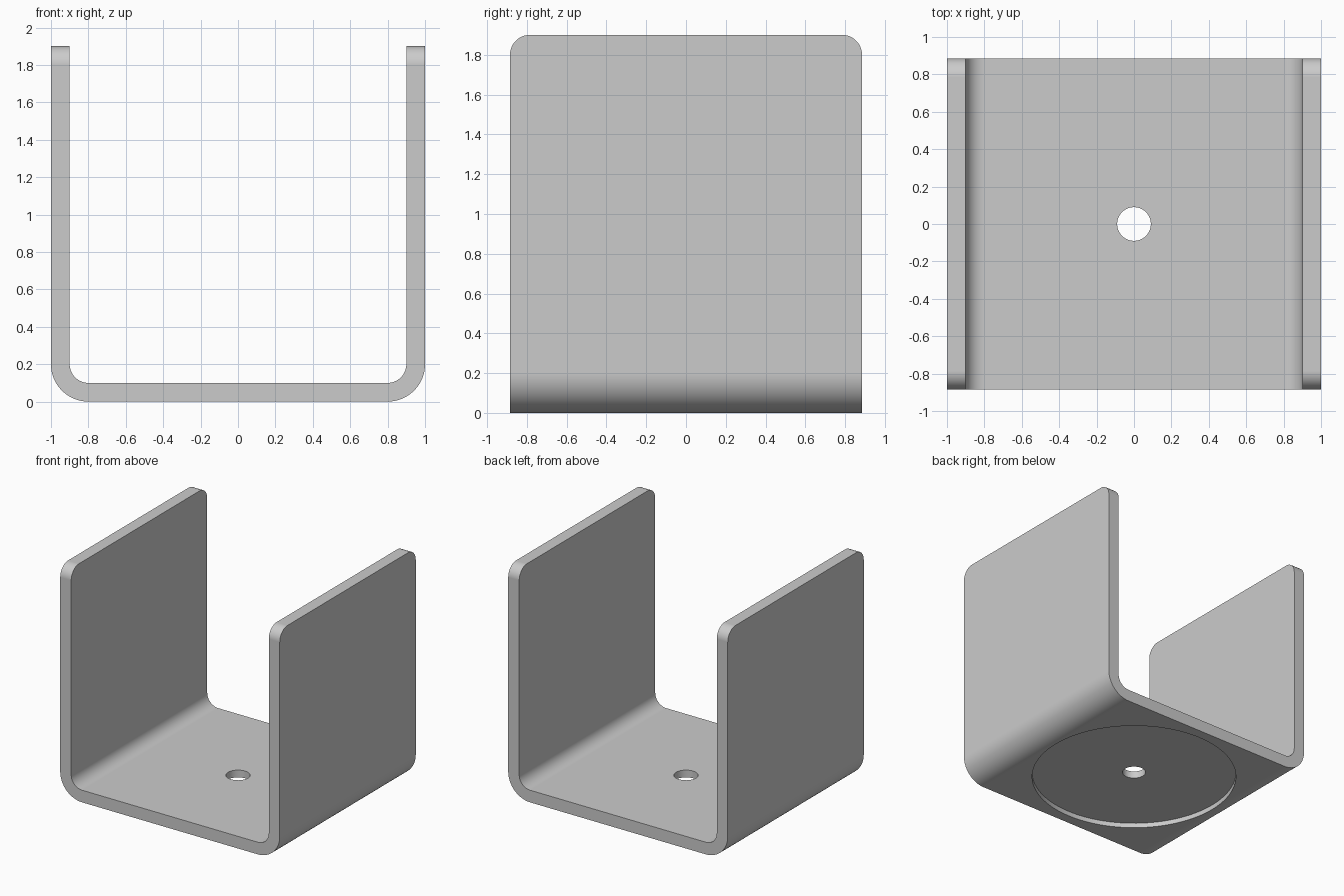
import bpy
import bmesh
from math import cos, sin, pi, radians

WIDTH, DEPTH, HEIGHT, WALL = 2.0, 1.77, 1.9, 0.1
OUTER_BEND, CORNER = 0.2, 0.1
BEND_STEPS = 16

cube = bpy.data.objects.get("Cube")
if cube:
    bpy.data.objects.remove(cube, do_unlink=True)

# Plain grey metal
grey = bpy.data.materials.new("grey_metal")
grey.use_nodes = True
colour = (0.6, 0.6, 0.6, 1)
grey.diffuse_color = colour
grey.node_tree.nodes["Principled BSDF"].inputs["Base Color"].default_value = colour


def half_profile(inset, radius):
    """Right half of the U, from the bend start up to the wall top."""
    cx, cz = WIDTH / 2 - OUTER_BEND, OUTER_BEND
    pts = [(cx + radius * sin(a), cz - radius * cos(a))
           for a in (i * pi / 2 / BEND_STEPS for i in range(BEND_STEPS + 1))]
    return pts + [(WIDTH / 2 - inset, HEIGHT)]


def mirrored(pts):
    return [(-x, z) for x, z in reversed(pts)]


# Bent sheet: U profile extruded front to back
outer = half_profile(0, OUTER_BEND)
inner = half_profile(WALL, OUTER_BEND - WALL)
outline = mirrored(outer) + outer + list(reversed(inner)) + list(reversed(mirrored(inner)))

bm = bmesh.new()
face = bm.faces.new([bm.verts.new((x, -DEPTH / 2, z)) for x, z in outline])
ext = bmesh.ops.extrude_face_region(bm, geom=[face])
moved = [v for v in ext["geom"] if isinstance(v, bmesh.types.BMVert)]
bmesh.ops.translate(bm, verts=moved, vec=(0, DEPTH, 0))

# Rounded upper corners of both walls
corners = [e for e in bm.edges
           if all(v.co.z > HEIGHT - 0.001 for v in e.verts)
           and abs(e.verts[0].co.y - e.verts[1].co.y) < 0.001]
bmesh.ops.bevel(bm, geom=corners, offset=CORNER, segments=12, profile=0.5, affect='EDGES')
bmesh.ops.recalc_face_normals(bm, faces=bm.faces)
mesh = bpy.data.meshes.new("u_bracket")
bm.to_mesh(mesh)
bm.free()
bracket = bpy.data.objects.new("u_bracket", mesh)
bpy.context.collection.objects.link(bracket)
mesh.materials.append(grey)


def cut_round(name, radius, bottom, top, sides):
    """Cut a vertical round hole through the bracket floor."""
    bpy.ops.mesh.primitive_cylinder_add(vertices=sides, radius=radius, depth=top - bottom,
                                        location=(0, 0, (top + bottom) / 2))
    cutter = bpy.context.object
    cutter.name = name
    cutter.hide_render = True
    cutter.data.materials.append(grey)
    bpy.ops.object.select_all(action='DESELECT')
    bracket.select_set(True)
    bpy.context.view_layer.objects.active = bracket
    mod = bracket.modifiers.new(name, 'BOOLEAN')
    mod.operation, mod.solver, mod.object = 'DIFFERENCE', 'EXACT', cutter
    bpy.ops.object.modifier_apply(modifier=mod.name)
    bpy.data.objects.remove(cutter, do_unlink=True)


# Shallow round recess underneath, then the central screw hole
cut_round("base_recess", 0.8, -0.1, 0.04, 96)
cut_round("screw_hole", 0.09, -0.2, 0.3, 48)

# Smooth bends with crisp edges
bpy.ops.object.shade_smooth_by_angle(angle=radians(30))
normals = bracket.modifiers.new("flat_face_normals", 'WEIGHTED_NORMAL')
normals.keep_sharp = True
